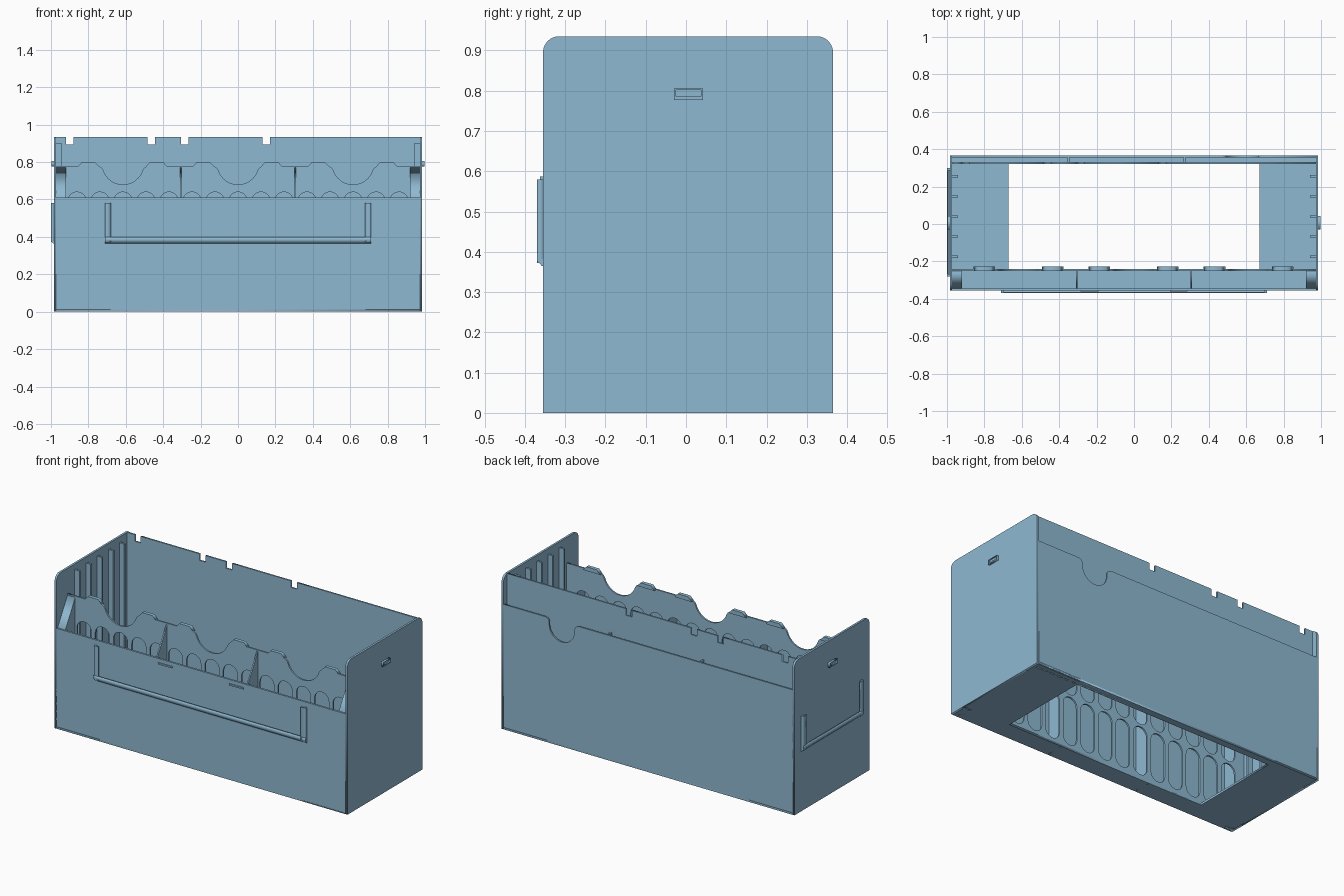
import bpy, bmesh
from math import sin, cos, pi, radians, sqrt, atan2
from mathutils import Matrix, Vector

if "Cube" in bpy.data.objects:
    bpy.data.objects.remove(bpy.data.objects["Cube"])

blue = bpy.data.materials.new("soft_blue")
blue.use_nodes = True
blue.diffuse_color = (0.275, 0.485, 0.645, 1)
blue.node_tree.nodes["Principled BSDF"].inputs["Base Color"].default_value = blue.diffuse_color

# Local (u, v, depth) axes: plates facing y, facing x, and lying flat
FACE_Y = Matrix(((1, 0, 0), (0, 0, 1), (0, 1, 0))).to_4x4()
FACE_X = Matrix(((0, 0, 1), (1, 0, 0), (0, 1, 0))).to_4x4()
FLAT = Matrix.Identity(4)


def finish(name, bm, matrix):
    bm.transform(matrix)
    bmesh.ops.recalc_face_normals(bm, faces=bm.faces)
    mesh = bpy.data.meshes.new(name)
    bm.to_mesh(mesh)
    bm.free()
    mesh.materials.append(blue)
    ob = bpy.data.objects.new(name, mesh)
    bpy.context.collection.objects.link(ob)
    return ob


def plate(name, outlines, start, end, axes, place=FLAT):
    """Extrude outlines (first the edge, then holes) between two depths."""
    curve = bpy.data.curves.new(name, 'CURVE')
    curve.dimensions = '2D'
    curve.fill_mode = 'BOTH'
    curve.extrude = (end - start) / 2
    for pts in outlines:
        s = curve.splines.new('POLY')
        s.points.add(len(pts) - 1)
        for p, (u, v) in zip(s.points, pts):
            p.co = (u, v, 0, 1)
        s.use_cyclic_u = True
    tmp = bpy.data.objects.new("tmp", curve)
    bpy.context.collection.objects.link(tmp)
    mesh = bpy.data.meshes.new_from_object(tmp.evaluated_get(bpy.context.evaluated_depsgraph_get()))
    bpy.data.objects.remove(tmp)
    bm = bmesh.new()
    bm.from_mesh(mesh)
    bpy.data.meshes.remove(mesh)
    bmesh.ops.remove_doubles(bm, verts=bm.verts, dist=1e-5)
    shift = Matrix.Translation((0, 0, (start + end) / 2))
    return finish(name, bm, place @ axes @ shift)


def box(name, lo, hi, place=FLAT):
    bm = bmesh.new()
    bmesh.ops.create_cube(bm, size=1)
    lo, hi = Vector(lo), Vector(hi)
    for v in bm.verts:
        v.co = [(a + b) / 2 + c * (b - a) for a, b, c in zip(lo, hi, v.co)]
    return finish(name, bm, place)


def arc(cx, cy, r, a0, a1, n=10):
    return [(cx + r * cos(radians(a0 + (a1 - a0) * i / n)),
             cy + r * sin(radians(a0 + (a1 - a0) * i / n))) for i in range(n + 1)]


def rect(x0, y0, x1, y1):
    return [(x0, y0), (x1, y0), (x1, y1), (x0, y1)]


def finger_notch(cx, top, zc, r, f):
    """Round cut-out with filleted lips, listed from left to right."""
    dz = zc - (top - f)
    dx = sqrt((r + f) ** 2 - dz ** 2)
    a = atan2(dz, dx) * 180 / pi
    return (arc(cx - dx, top - f, f, 90, a, 6) + arc(cx, zc, r, 180 + a, 360 - a, 24)[1:-1]
            + arc(cx + dx, top - f, f, 180 - a, 90, 6))


def capsule(cx, cz, r, half):
    return arc(cx, cz + half - r, r, 0, 180, 12) + arc(cx, cz - half + r, r, 180, 360, 12)


# Side walls with rounded upper corners
side = ([(-0.355, 0), (0.365, 0)] + arc(0.325, 0.895, 0.04, 0, 90)
        + arc(-0.315, 0.895, 0.04, 90, 180))
plate("left_wall", [side], 0.972, 0.985, FACE_X)
plate("right_wall", [side], -0.985, -0.972, FACE_X)

# Floor frame with a large opening
plate("floor", [rect(-0.975, -0.355, 0.975, 0.365), rect(-0.67, -0.24, 0.67, 0.322)],
      0, 0.012, FLAT)

# Front wall
box("front_wall", (-0.975, -0.355, 0), (0.975, -0.343, 0.61))

# Perforated inner front wall with finger notches
top = 0.78
edge = [(0.975, 0), (-0.975, 0), (-0.975, top)]
for cx in (-0.615, 0, 0.615):
    edge += finger_notch(cx, top, 0.79, 0.11, 0.04)
edge.append((0.975, top))
holes = [capsule(0.123 * i, cz, 0.048, 0.148) for i in range(-7, 8) for cz in (0.18, 0.492)]
plate("inner_front_wall", [edge] + holes, -0.25, -0.24, FACE_Y)

# Small catches along the top of the inner front wall
for i, cx in enumerate((-0.8, -0.435, -0.185, 0.18, 0.43, 0.795)):
    tab = [(cx - 0.058, 0.775), (cx + 0.058, 0.775), (cx + 0.035, 0.8), (cx - 0.035, 0.8)]
    plate(f"catch_{i + 1}", [tab], -0.25, -0.228, FACE_Y)

# Sloped dividers and end blocks inside the front pocket
slope = [(-0.345, 0), (-0.248, 0), (-0.248, 0.775), (-0.345, 0.61)]
for name, x0, x1 in (("divider_right", -0.309, -0.301), ("divider_left", 0.301, 0.309),
                     ("end_block_right", -0.975, -0.92), ("end_block_left", 0.92, 0.975)):
    plate(name, [slope], x0, x1, FACE_X)

# Tall inner back wall with square notches
edge = [(0.975, 0), (-0.975, 0), (-0.975, 0.935)]
for cx in (-0.9, -0.465, -0.285, 0.15):
    edge += [(cx - 0.02, 0.935), (cx - 0.02, 0.895), (cx + 0.02, 0.895), (cx + 0.02, 0.935)]
edge.append((0.975, 0.935))
plate("inner_back_wall", [edge], 0.322, 0.332, FACE_Y)

# Lower outer back wall with one finger notch, and the pocket dividers
edge = ([(0.975, 0), (-0.975, 0), (-0.975, 0.76)]
        + finger_notch(0.58, 0.76, 0.72, 0.085, 0.03) + [(0.975, 0.76)])
plate("outer_back_wall", [edge], 0.356, 0.365, FACE_Y)
for name, x in (("back_divider_right", -0.35), ("back_divider_left", 0.27)):
    box(name, (x - 0.005, 0.33, 0), (x + 0.005, 0.36, 0.765))

# Vertical guide ribs and a latch on each side
for s, word in ((1, "left"), (-1, "right")):
    for i in range(5):
        y = -0.175 + 0.1075 * i
        x0, x1 = sorted((s * 0.94, s * 0.975))
        box(f"{word}_rib_{i + 1}", (x0, y - 0.006, 0.01), (x1, y + 0.006, 0.9))
    x0, x1 = sorted((s * 0.98, s * 0.998))
    latch = [(-0.03, 0.777), (0.042, 0.777), (0.042, 0.805), (-0.03, 0.805)]
    plate(f"{word}_latch", [latch, rect(-0.025, 0.785, 0.037, 0.802)], x0, x1, FACE_X)
    x0, x1 = sorted((s * 0.98, s * 0.99))
    box(f"{word}_latch_core", (x0, -0.026, 0.78), (x1, 0.038, 0.803))


# Label holders: a lipped U-shaped frame open at the top
def label_holder(name, half, place):
    rail = [(0.002, 0.365), (-0.003, 0.365), (-0.015, 0.378), (-0.015, 0.4),
            (-0.009, 0.4), (-0.009, 0.382), (0.002, 0.382)]
    plate(name + "_rail", [rail], -half, half, FACE_X, place)
    for s, word in ((1, "a"), (-1, "b")):
        post = [(s * half, 0.002), (s * half, -0.012), (s * (half - 0.004), -0.015),
                (s * (half - 0.032), -0.015), (s * (half - 0.032), -0.009),
                (s * (half - 0.014), -0.009), (s * (half - 0.014), 0.002)]
        plate(f"{name}_post_{word}", [post], 0.372, 0.58, FLAT, place)


label_holder("front_label_holder", 0.712, Matrix.Translation((0, -0.355, 0)))
label_holder("side_label_holder", 0.29,
             Matrix.Translation((-0.985, 0.01, 0)) @ Matrix.Rotation(-pi / 2, 4, 'Z'))

# Retaining nubs above the front label
for name, x in (("nub_right", -0.238), ("nub_left", 0.24)):
    box(name, (x - 0.047, -0.362, 0.578), (x + 0.047, -0.35, 0.587))
